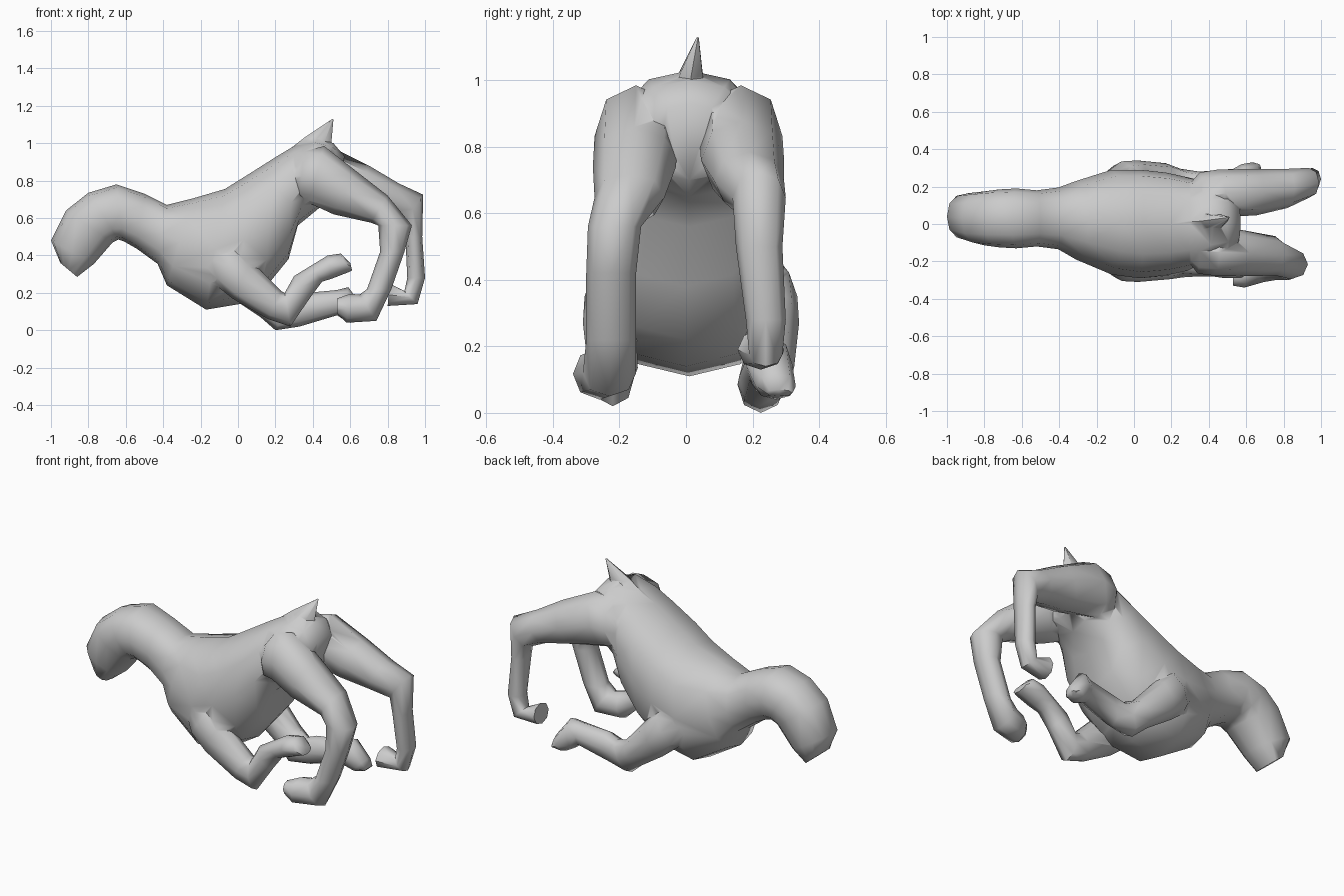
import bpy, bmesh
from math import sin, cos, pi, radians, copysign


def loft(name, rings, sides=8, power=0.95):
    """Each ring: (top x, top z, bottom x, bottom z, centre y, half width)."""
    bm = bmesh.new()
    loops = []
    for tx, tz, bx, bz, y, w in rings:
        cx, cz, hx, hz = (tx + bx) / 2, (tz + bz) / 2, (tx - bx) / 2, (tz - bz) / 2
        loop = []
        for i in range(sides):
            a = 2 * pi * i / sides
            c = copysign(abs(cos(a)) ** power, cos(a))
            s = copysign(abs(sin(a)) ** power, sin(a))
            loop.append(bm.verts.new((cx + hx * c, y + w * s, cz + hz * c)))
        loops.append(loop)
    for a, b in zip(loops, loops[1:]):
        for i in range(sides):
            j = (i + 1) % sides
            bm.faces.new((a[i], a[j], b[j], b[i]))
    bm.faces.new(loops[0])
    bm.faces.new(loops[-1])
    # Triangles keep twisted limb sections clean in the union
    bmesh.ops.triangulate(bm, faces=bm.faces)
    bmesh.ops.recalc_face_normals(bm, faces=bm.faces)
    mesh = bpy.data.meshes.new(name)
    bm.to_mesh(mesh)
    bm.free()
    ob = bpy.data.objects.new(name, mesh)
    bpy.context.collection.objects.link(ob)
    return ob


# Head, neck and torso, from muzzle to rump
body = loft("animal_body", [
    (-0.95, 0.36, -0.86, 0.285, 0.04, 0.09),
    (-1.00, 0.48, -0.77, 0.355, 0.04, 0.125),
    (-0.92, 0.64, -0.67, 0.47, 0.03, 0.145),
    (-0.80, 0.735, -0.64, 0.485, 0.03, 0.155),
    (-0.65, 0.78, -0.61, 0.475, 0.03, 0.16),
    (-0.50, 0.73, -0.54, 0.435, 0.03, 0.15),
    (-0.38, 0.67, -0.43, 0.355, 0.03, 0.165),
    (-0.24, 0.705, -0.38, 0.24, 0.02, 0.21),
    (-0.07, 0.755, -0.17, 0.11, 0.01, 0.28),
    (0.05, 0.83, 0.01, 0.14, 0.0, 0.29),
    (0.20, 0.925, 0.14, 0.22, 0.0, 0.275),
    (0.30, 0.985, 0.27, 0.38, 0.0, 0.25),
    (0.42, 1.03, 0.32, 0.56, 0.01, 0.22),
    (0.51, 1.00, 0.43, 0.65, 0.01, 0.19),
    (0.57, 0.93, 0.52, 0.70, 0.01, 0.12),
], sides=12, power=0.85)

# Tail, a short spike continuing the spine
tail = loft("tail", [
    (0.24, 0.94, 0.50, 0.92, 0.01, 0.07),
    (0.355, 1.03, 0.50, 1.01, 0.015, 0.04),
    (0.505, 1.13, 0.51, 1.125, 0.035, 0.004),
], sides=6)

# Hind legs, hip to foot
hind_near = loft("hind_leg_near", [
    (0.25, 0.85, 0.30, 0.72, -0.10, 0.08),
    (0.35, 0.955, 0.33, 0.69, -0.145, 0.12),
    (0.46, 0.985, 0.38, 0.68, -0.15, 0.125),
    (0.62, 0.86, 0.51, 0.62, -0.155, 0.125),
    (0.80, 0.72, 0.71, 0.575, -0.17, 0.105),
    (0.93, 0.56, 0.75, 0.56, -0.215, 0.08),
    (0.89, 0.42, 0.76, 0.42, -0.225, 0.075),
    (0.82, 0.22, 0.69, 0.22, -0.225, 0.075),
    (0.74, 0.05, 0.65, 0.19, -0.23, 0.08),
    (0.58, 0.04, 0.60, 0.195, -0.26, 0.08),
    (0.53, 0.09, 0.53, 0.17, -0.29, 0.04),
])
hind_far = loft("hind_leg_far", [
    (0.25, 0.85, 0.30, 0.72, 0.11, 0.08),
    (0.37, 0.955, 0.33, 0.69, 0.155, 0.12),
    (0.49, 0.985, 0.39, 0.68, 0.165, 0.125),
    (0.70, 0.88, 0.60, 0.64, 0.17, 0.125),
    (0.86, 0.785, 0.78, 0.61, 0.19, 0.105),
    (0.99, 0.725, 0.88, 0.57, 0.22, 0.08),
    (0.985, 0.50, 0.895, 0.50, 0.22, 0.07),
    (1.00, 0.28, 0.905, 0.28, 0.24, 0.06),
    (0.96, 0.14, 0.89, 0.21, 0.24, 0.05),
    (0.80, 0.13, 0.81, 0.25, 0.225, 0.07),
])

# Front legs, shoulder to paw
front_near = loft("front_leg_near", [
    (-0.07, 0.56, -0.24, 0.36, -0.16, 0.06),
    (-0.00, 0.45, -0.13, 0.25, -0.215, 0.09),
    (0.07, 0.37, -0.03, 0.17, -0.23, 0.08),
    (0.23, 0.21, 0.16, 0.06, -0.22, 0.075),
    (0.25, 0.20, 0.28, 0.02, -0.22, 0.065),
    (0.30, 0.29, 0.39, 0.18, -0.22, 0.06),
    (0.39, 0.345, 0.45, 0.26, -0.22, 0.06),
    (0.48, 0.40, 0.50, 0.275, -0.22, 0.07),
    (0.55, 0.41, 0.59, 0.31, -0.22, 0.07),
    (0.60, 0.36, 0.61, 0.32, -0.22, 0.05),
])
front_far = loft("front_leg_far", [
    (-0.07, 0.56, -0.24, 0.36, 0.18, 0.06),
    (-0.00, 0.45, -0.13, 0.25, 0.245, 0.09),
    (0.07, 0.37, -0.03, 0.17, 0.26, 0.08),
    (0.22, 0.20, 0.12, 0.07, 0.25, 0.075),
    (0.30, 0.17, 0.20, 0.0, 0.225, 0.07),
    (0.37, 0.20, 0.33, 0.02, 0.22, 0.06),
    (0.53, 0.215, 0.53, 0.08, 0.235, 0.06),
    (0.59, 0.23, 0.56, 0.06, 0.25, 0.07),
    (0.67, 0.12, 0.60, 0.04, 0.27, 0.06),
    (0.68, 0.07, 0.66, 0.05, 0.28, 0.04),
])

# Fuse everything into one skin
bpy.ops.object.select_all(action='DESELECT')
bpy.context.view_layer.objects.active = body
body.select_set(True)
for part in (hind_near, hind_far, front_near, front_far, tail):
    mod = body.modifiers.new("union", 'BOOLEAN')
    mod.operation = 'UNION'
    mod.solver = 'EXACT'
    mod.object = part
    bpy.ops.object.modifier_apply(modifier=mod.name)
    bpy.data.objects.remove(part)
bpy.ops.object.shade_smooth_by_angle(angle=radians(65))
